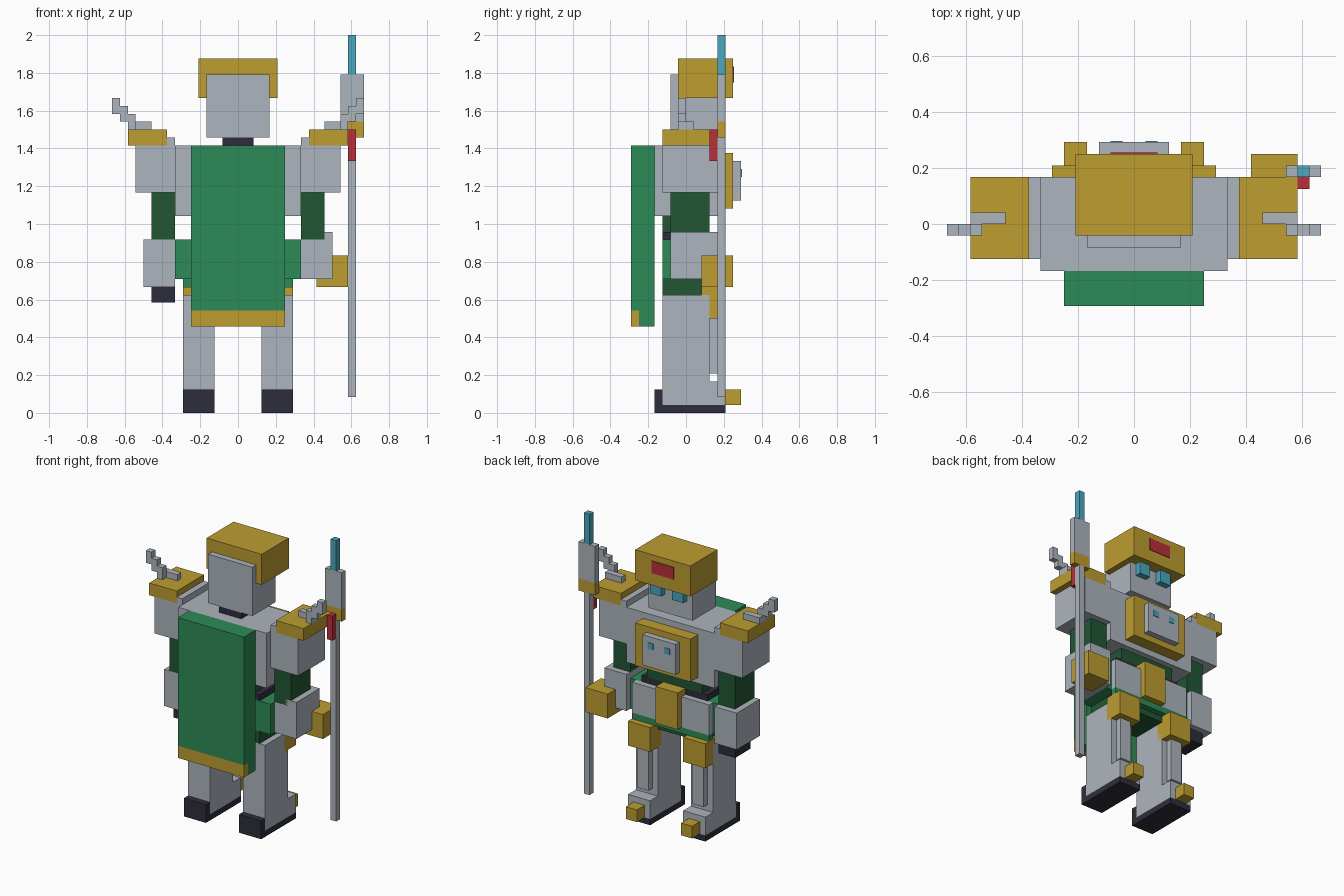
import bpy
import bmesh
from mathutils import Matrix, Vector

UNIT = 1 / 24  # edge of one block

cube = bpy.data.objects.get("Cube")
if cube:
    bpy.data.objects.remove(cube, do_unlink=True)


def material(name, *rgb):
    mat = bpy.data.materials.new(name)
    mat.use_nodes = True
    mat.diffuse_color = (*rgb, 1)
    mat.node_tree.nodes["Principled BSDF"].inputs["Base Color"].default_value = (*rgb, 1)
    return mat


STEEL = material("steel_grey", .42, .46, .51)
GOLD = material("gold", .51, .34, .03)
GREEN = material("bright_green", .027, .26, .095)
DARK = material("dark_green", .015, .093, .034)
BLACK = material("dark_leather", .027, .026, .045)
CYAN = material("glowing_cyan", .07, .39, .53)
RED = material("red", .48, .03, .04)


def box(name, mat, x, y, z):
    """Box between two limits on each axis, in blocks."""
    limits = (x, y, z)
    centre = Vector([(a + b) / 2 * UNIT for a, b in limits])
    size = Vector([(b - a) * UNIT for a, b in limits])
    mesh = bpy.data.meshes.new(name)
    bm = bmesh.new()
    bmesh.ops.create_cube(bm, size=1, matrix=Matrix.Translation(centre) @ Matrix.Diagonal(size).to_4x4())
    bm.to_mesh(mesh)
    bm.free()
    mesh.materials.append(mat)
    obj = bpy.data.objects.new(name, mesh)
    bpy.context.collection.objects.link(obj)
    return obj


def middle(name, mat, half, y, z):
    """Box centred across the body."""
    return box(name, mat, (-half, half), y, z)


def pair(name, mat, x, y, z):
    """Matching boxes on both sides of the body."""
    box("left_" + name, mat, x, y, z)
    box("right_" + name, mat, (-x[1], -x[0]), y, z)


# Cape with a gold hem on its outer layer
middle("cape", GREEN, 6, (-7, -4), (13, 34))
middle("cape_lining", GREEN, 6, (-6, -4), (11, 13))
middle("cape_hem", GOLD, 6, (-7, -6), (11, 13))

# Torso and chest emblem
middle("torso", STEEL, 8, (-4, 4), (25, 34))
middle("chest_frame", GOLD, 5, (4, 6), (26, 33))
middle("chest_plate", STEEL, 3, (6, 7), (27, 32))
pair("chest_gem", CYAN, (1, 2), (7, 7.1), (30, 31))

# Waist, belt and skirt
middle("abdomen", DARK, 5, (-3, 3), (23, 25))
middle("belt", BLACK, 6, (-3, 3), (22, 23))
middle("waist", GREEN, 8, (-3, 3), (17, 22))
middle("pelvis", DARK, 6, (-3, 3), (15, 17))
middle("skirt_trim", GREEN, 7, (3, 4), (16, 17))
pair("skirt_plate", STEEL, (2, 7), (3, 4), (17, 22))
middle("buckle", GOLD, 2, (3, 5), (17, 23))

# Head, helmet and eyes
middle("neck", BLACK, 2, (-2, 2), (34, 35))
middle("head", STEEL, 4, (-2, 4), (35, 43))
middle("helmet", GOLD, 5, (-1, 6), (40, 45))
middle("helmet_mark", RED, 2, (6, 6.1), (42, 44))
pair("eye", CYAN, (1, 3), (4, 5), (38, 40))

# Legs and boots
pair("leg", STEEL, (3, 7), (-3, 3), (1, 15))
pair("shin_plate", STEEL, (4, 6), (3, 4), (5, 12))
pair("knee_guard", GOLD, (3, 7), (2, 5), (12, 16))
pair("foot", STEEL, (3, 7), (3, 5), (1, 4))
pair("sole", BLACK, (3, 7), (-4, 5), (0, 1))
pair("heel", BLACK, (3, 7), (-4, -3), (1, 3))
pair("toe_cap", GOLD, (4, 6), (5, 7), (1, 3))

# Shoulders with stepped horns
pair("shoulder", STEEL, (8, 13), (-3, 4), (28, 34))
pair("shoulder_ridge", STEEL, (8, 9), (-3, 4), (34, 35))
pair("shoulder_pad", GOLD, (9, 14), (-3, 4), (34, 36))
pair("horn_base", STEEL, (11, 13), (0, 1), (36, 37))
for step in range(3):
    pair(f"horn_step_{step}", STEEL, (13 + step, 14 + step), (-1, 0), (36 + step, 38 + step))
pair("horn_joint", STEEL, (12, 14), (0, 1), (36, 37))

# Arms: one hanging, one holding the staff
pair("upper_arm", DARK, (8, 11), (-2, 3), (22, 28))
box("right_forearm", STEEL, (-12, -8), (-2, 4), (16, 22))
box("right_hand", BLACK, (-11, -8), (-1, 3), (14, 16))
box("left_forearm", STEEL, (8, 12), (-2, 4), (17, 23))
box("left_hand", GOLD, (10, 14), (2, 6), (16, 20))

# Staff
box("staff_shaft", STEEL, (14, 15), (4, 5), (2, 35))
box("staff_collar", GOLD, (13, 16), (4, 5), (35, 37))
box("staff_blade", STEEL, (13, 16), (4, 5), (37, 43))
box("staff_tip", CYAN, (14, 15), (4, 5), (43, 48))
box("staff_tassel", RED, (14, 15), (3, 4), (32, 36))
